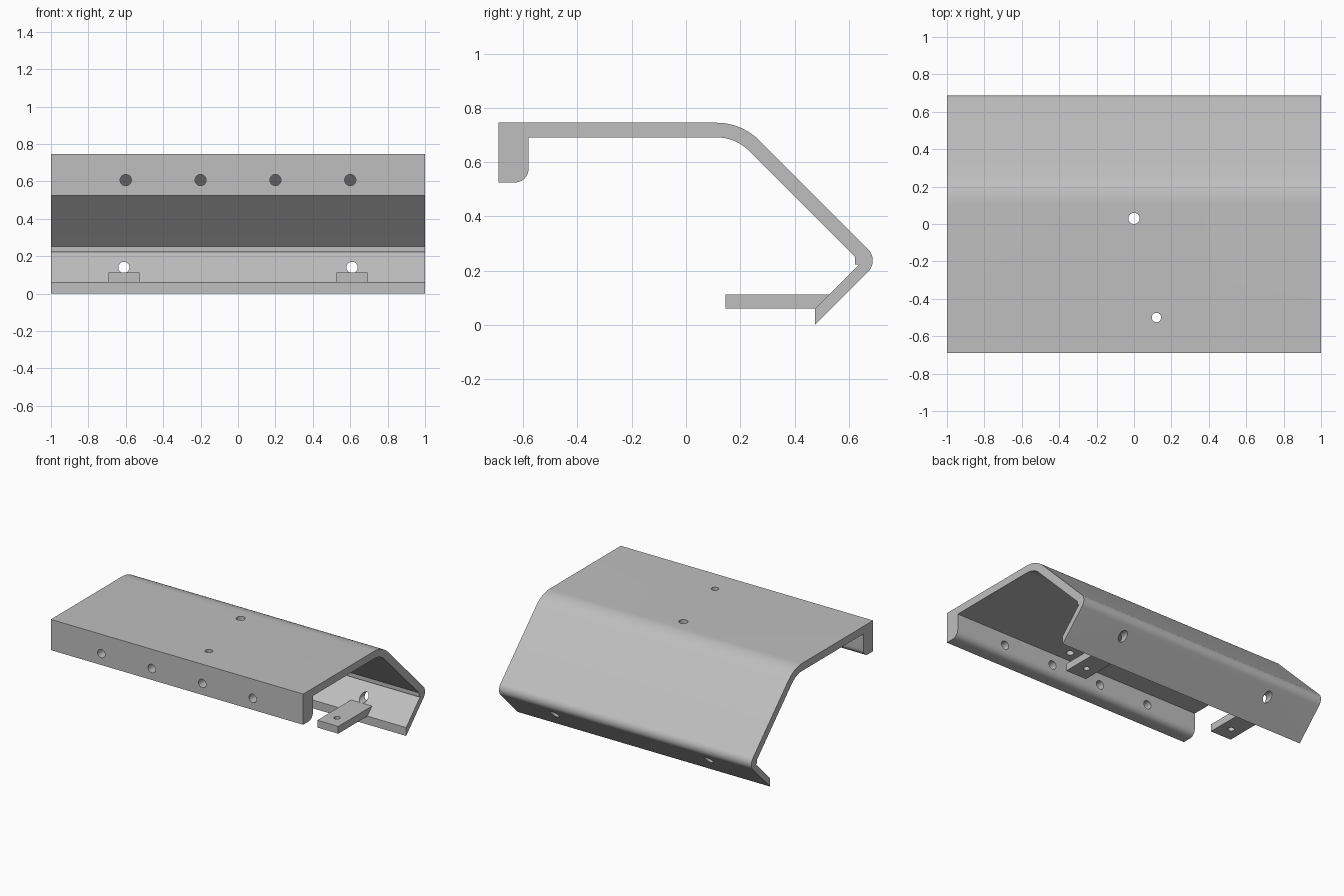
import bpy, bmesh
from math import radians, cos, sin
from mathutils import Matrix, Vector

cube = bpy.data.objects.get("Cube")
if cube:
    bpy.data.objects.remove(cube, do_unlink=True)

GREY = (0.52, 0.52, 0.52, 1)
metal = bpy.data.materials.new("grey metal")
metal.use_nodes = True
metal.diffuse_color = GREY
metal.node_tree.nodes["Principled BSDF"].inputs["Base Color"].default_value = GREY


def arc(cy, cz, r, start, end, steps=12):
    angles = [radians(start + (end - start) * i / steps) for i in range(steps + 1)]
    return [(cy + r * cos(a), cz + r * sin(a)) for a in angles]


def make_object(name, bm):
    bmesh.ops.recalc_face_normals(bm, faces=bm.faces)
    mesh = bpy.data.meshes.new(name)
    bm.to_mesh(mesh)
    bm.free()
    obj = bpy.data.objects.new(name, mesh)
    bpy.context.collection.objects.link(obj)
    mesh.materials.append(metal)
    return obj


def extrude_profile(name, points, x0, x1):
    """Sweep a closed (y, z) outline along x."""
    bm = bmesh.new()
    face = bm.faces.new([bm.verts.new((x0, y, z)) for y, z in points])
    swept = bmesh.ops.extrude_face_region(bm, geom=[face])["geom"]
    verts = [g for g in swept if isinstance(g, bmesh.types.BMVert)]
    bmesh.ops.translate(bm, verts=verts, vec=(x1 - x0, 0, 0))
    return make_object(name, bm)


def drill(obj, holes):
    """Cut round holes given as (centre, radius, depth, axis)."""
    bm = bmesh.new()
    for centre, radius, depth, axis in holes:
        turn = Matrix.Rotation(radians(90), 4, "X") if axis == "Y" else Matrix()
        bmesh.ops.create_cone(bm, cap_ends=True, segments=32, radius1=radius,
                              radius2=radius, depth=depth,
                              matrix=Matrix.Translation(Vector(centre)) @ turn)
    cutter = make_object("hole_cutter", bm)
    cutter.hide_render = True
    mod = obj.modifiers.new("holes", "BOOLEAN")
    mod.operation, mod.solver, mod.object = "DIFFERENCE", "EXACT", cutter
    bpy.ops.object.select_all(action="DESELECT")
    obj.select_set(True)
    bpy.context.view_layer.objects.active = obj
    bpy.ops.object.modifier_apply(modifier=mod.name)
    bpy.data.objects.remove(cutter, do_unlink=True)
    bpy.ops.object.shade_smooth_by_angle(angle=radians(30))


# Bent sheet: front lip, top plate, sloping back and return flange
outline = [(-0.69, 0.525), (-0.69, 0.745)]
outline += arc(0.113, 0.523, 0.222, 90, 45)
outline += arc(0.629, 0.2375, 0.059, 45, -45)
outline += [(0.475, 0), (0.475, 0.06), (0.638, 0.223),
            (0.622, 0.223), (0.622, 0.252)]
outline += arc(0.113, 0.523, 0.168, 45, 90)
outline += [(-0.58, 0.69)]
outline += arc(-0.63, 0.575, 0.05, 0, -90, 8)
shell = extrude_profile("bent_cover", outline, -1, 1)

holes = [((x, -0.635, 0.607), 0.03, 0.3, "Y") for x in (-0.6, -0.2, 0.2, 0.6)]
holes += [((x, 0.58, 0.14), 0.03, 0.3, "Y") for x in (-0.61, 0.61)]
holes += [((0, 0.03, 0.72), 0.03, 0.2, "Z"), ((0.12, -0.5, 0.72), 0.025, 0.2, "Z")]
drill(shell, holes)

# Mounting tabs reaching forward from the flange
tab_outline = [(0.145, 0.06), (0.145, 0.112), (0.527, 0.112), (0.475, 0.06)]
for side, x in (("right", -0.61), ("left", 0.61)):
    tab = extrude_profile(side + "_mounting_tab", tab_outline, x - 0.083, x + 0.083)
    drill(tab, [((x, 0.25, 0.085), 0.021, 0.2, "Z")])
